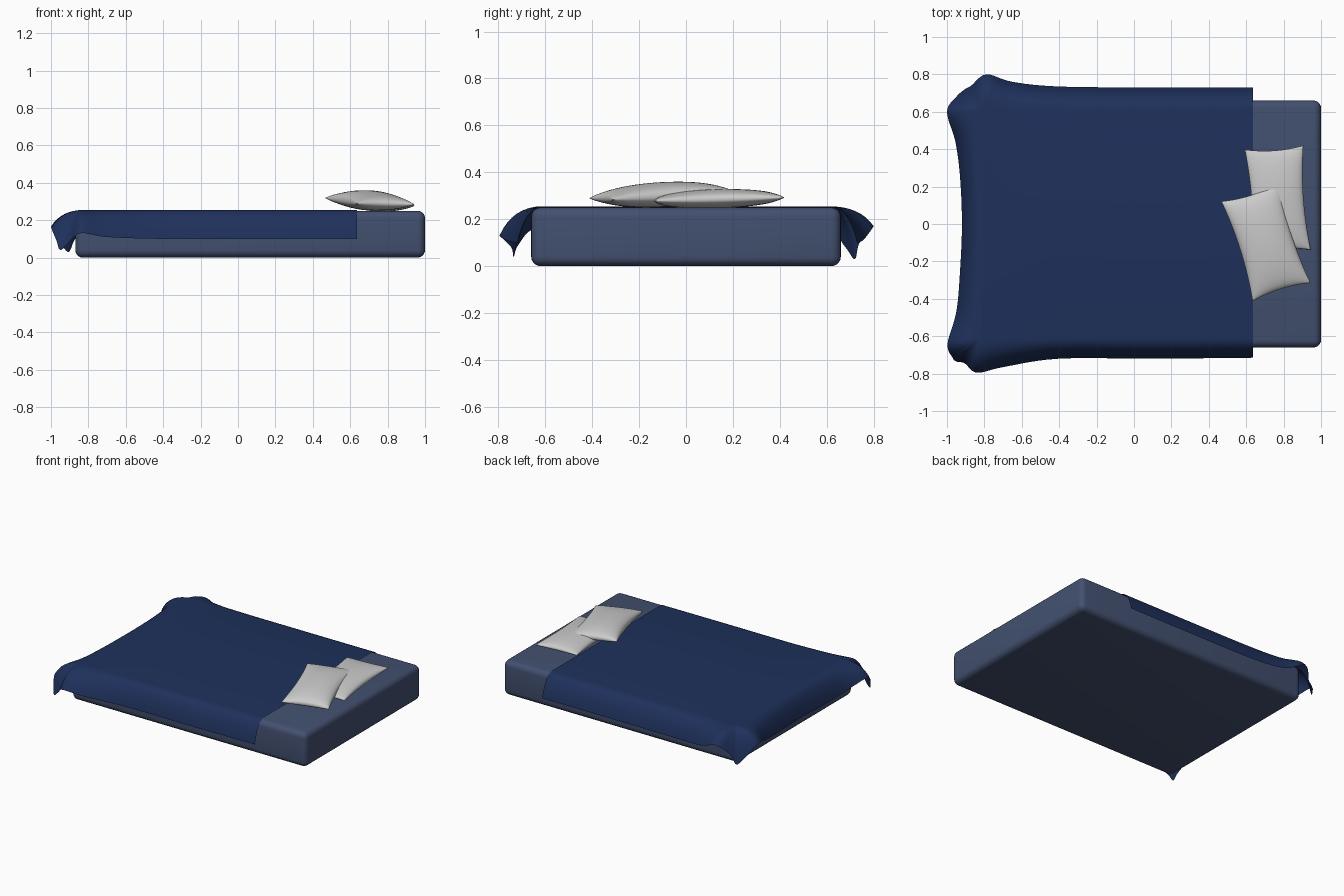
import bpy, bmesh, math
from mathutils import Vector, Matrix

if "Cube" in bpy.data.objects:
    bpy.data.objects.remove(bpy.data.objects["Cube"])


def material(name, rgb):
    m = bpy.data.materials.new(name)
    m.diffuse_color = (*rgb, 1)
    m.use_nodes = True
    m.node_tree.nodes["Principled BSDF"].inputs["Base Color"].default_value = m.diffuse_color
    return m


def finish(name, bm, mat=None):
    bmesh.ops.remove_doubles(bm, verts=bm.verts, dist=0.0005)
    bmesh.ops.recalc_face_normals(bm, faces=bm.faces)
    me = bpy.data.meshes.new(name)
    bm.to_mesh(me)
    bm.free()
    me.shade_smooth()
    ob = bpy.data.objects.new(name, me)
    bpy.context.collection.objects.link(ob)
    if mat:
        me.materials.append(mat)
    return ob


# Mattress: rounded box
bm = bmesh.new()
bmesh.ops.create_cube(bm, size=1, matrix=Matrix.Translation((0.065, 0, 0.125))
                      @ Matrix.Diagonal((1.87, 1.32, 0.25, 1)))
bmesh.ops.bevel(bm, geom=bm.edges[:], offset=0.04, segments=5, profile=0.5, affect='EDGES')
finish("mattress", bm, material("mattress_blue", (0.055, 0.08, 0.16)))

# Blanket: hem stations run from the head, round the foot, back to the head
hem = [Vector(p) for p in (
    (0.635, 0.73, 0.10), (0.1, 0.73, 0.10), (-0.4, 0.735, 0.10), (-0.65, 0.76, 0.115),
    (-0.79, 0.80, 0.17), (-0.87, 0.74, 0.10), (-0.905, 0.72, 0.03), (-0.95, 0.68, 0.08),
    (-1.0, 0.60, 0.165), (-0.955, 0.44, 0.12), (-0.93, 0.25, 0.10), (-0.92, 0, 0.10),
    (-0.93, -0.25, 0.10), (-0.95, -0.47, 0.12), (-0.997, -0.64, 0.16), (-0.97, -0.715, 0.09),
    (-0.95, -0.735, 0.04), (-0.905, -0.745, 0.08), (-0.84, -0.795, 0.13), (-0.7, -0.765, 0.11),
    (-0.4, -0.72, 0.10), (0.1, -0.72, 0.10), (0.635, -0.715, 0.10))]


def smooth_path(pts, steps):
    out = []
    for i in range(len(pts) - 1):
        a, b, c, d = pts[max(i - 1, 0)], pts[i], pts[i + 1], pts[min(i + 2, len(pts) - 1)]
        for s in range(steps):
            t = s / steps
            out.append(0.5 * (2 * b + (c - a) * t + (2 * a - 5 * b + 4 * c - d) * t * t
                              + (3 * b - a - 3 * c + d) * t ** 3))
    return out + [pts[-1]]


TOP = 0.255
bm = bmesh.new()
rows = []
for h in smooth_path(hem, 6):
    p0 = Vector((max(h.x, -0.82), max(-0.61, min(0.61, h.y)), TOP))
    p1 = p0.lerp(h, 0.7)
    p1.z = TOP
    rows.append([bm.verts.new(p0 * (1 - t) ** 2 + p1 * 2 * t * (1 - t) + h * t * t)
                 for t in (i / 8 for i in range(9))])
for r, q in zip(rows, rows[1:]):
    for i in range(8):
        bm.faces.new((r[i], r[i + 1], q[i + 1], q[i]))
bm.faces.new([r[0] for r in rows])
finish("blanket", bm, material("blanket_blue", (0.013, 0.03, 0.105)))


# Pillows: two puffed grids joined along a pinched seam
def pillow(name, loc, rot, w, l, h_up, h_down):
    bm = bmesh.new()
    for h in (h_up, -h_down):
        res = bmesh.ops.create_grid(bm, x_segments=28, y_segments=28, size=1)
        for v in res["verts"]:
            u = math.sin(v.co.x * math.pi / 2)
            s = math.sin(v.co.y * math.pi / 2)
            puff = max(0, (1 - u * u) * (1 - s * s)) ** 0.42
            v.co = (w / 2 * u * (1 - 0.12 * (1 - s * s)),
                    l / 2 * s * (1 - 0.06 * (1 - u * u)), h * puff)
    ob = finish(name, bm)
    ob.location = loc
    ob.rotation_euler = [math.radians(a) for a in rot]


pillow("lower_pillow", (0.768, 0.130, 0.285), (1.5, 0, 4), 0.315, 0.56, 0.043, 0.038)
pillow("upper_pillow", (0.705, -0.097, 0.301), (3, 1, 17.5), 0.325, 0.56, 0.057, 0.048)
